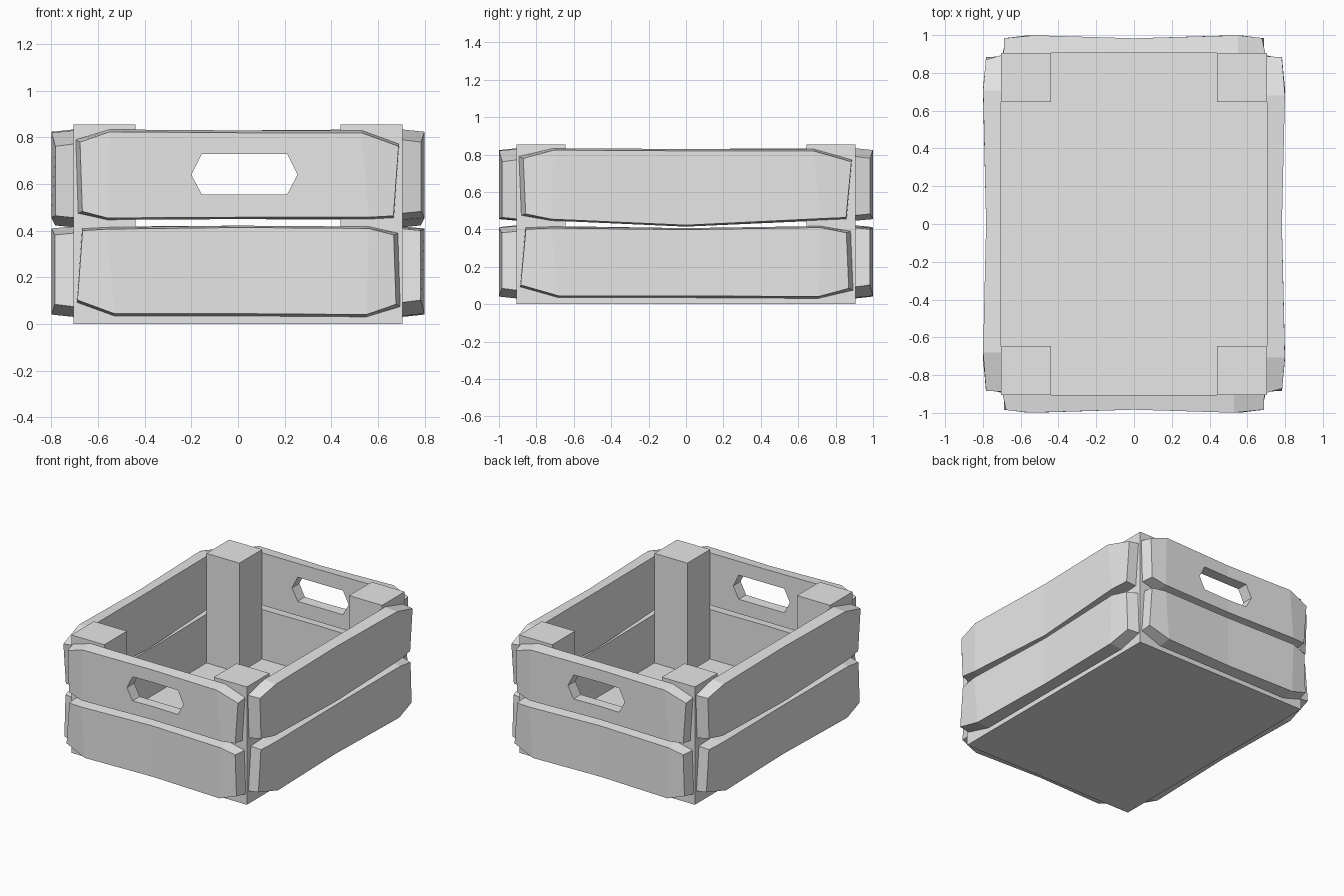
import bpy
import bmesh
from math import pi
from mathutils import Matrix

if "Cube" in bpy.data.objects:
    bpy.data.objects.remove(bpy.data.objects["Cube"])

HALF_X, HALF_Y, HEIGHT, FLOOR = 0.705, 0.905, 0.855, 0.06

grey = bpy.data.materials.new("light_grey")
grey.use_nodes = True
grey.diffuse_color = (0.8, 0.8, 0.8, 1)
grey.node_tree.nodes["Principled BSDF"].inputs["Base Color"].default_value = (0.8, 0.8, 0.8, 1)


def finish(name, bm):
    bmesh.ops.recalc_face_normals(bm, faces=bm.faces)
    mesh = bpy.data.meshes.new(name)
    bm.to_mesh(mesh)
    bm.free()
    mesh.materials.append(grey)
    obj = bpy.data.objects.new(name, mesh)
    bpy.context.collection.objects.link(obj)
    return obj


def box(name, low, high):
    bm = bmesh.new()
    bmesh.ops.create_cube(bm, size=1)
    for v in bm.verts:
        v.co = [lo + (c + 0.5) * (hi - lo) for c, lo, hi in zip(v.co, low, high)]
    return finish(name, bm)


# Rough-hewn plank outline: lower and upper edge, left to right (along, height)
LOWER = [(-.685, .475), (-.56, .447), (0, .45), (.56, .45), (.668, .456)]
UPPER = [(-.695, .79), (-.55, .834), (0, .83), (.53, .83), (.69, .772)]
INSET = [.018, 0, 0, 0, -.002]
DEPTH = [.08, .094, .078, .094, .078]


def plank(name, turn, offset, stretch, sag, flipped):
    bm = bmesh.new()
    rot = Matrix.Rotation(turn * pi / 2, 3, "Z")

    def vert(u, z, d):
        if flipped:
            u, z = -u, 0.865 - z
        return bm.verts.new(rot @ Matrix.Translation((0, -offset, 0)).to_translation()
                            + rot @ Matrix.Translation((u * stretch, -d, z)).to_translation())

    lower = [(u, sag if i == 2 else z) for i, (u, z) in enumerate(LOWER)]
    back, front = [], []
    for edge, dz in ((lower, .008), (UPPER, -.01)):
        back.append([vert(u, z, 0) for u, z in edge])
        front.append([vert(u + s, z + dz, d) for (u, z), s, d in zip(edge, INSET, DEPTH)])
    # Inner and outer faces, long edges, then the two ends
    for i in range(4):
        for a, b in ((back[0], back[1]), (front[0], front[1]),
                     (back[0], front[0]), (back[1], front[1])):
            bm.faces.new((a[i], a[i + 1], b[i + 1], b[i]))
    for i in (0, -1):
        bm.faces.new((back[0][i], back[1][i], front[1][i], front[0][i]))
    return finish(name, bm)


# Floor and corner posts
box("floor", (-HALF_X, -HALF_Y, 0), (HALF_X, HALF_Y, FLOOR))
for sx, side in ((-1, "right"), (1, "left")):
    for sy, end in ((-1, "front"), (1, "back")):
        xs = sorted((sx * 0.44, sx * HALF_X))
        ys = sorted((sy * 0.645, sy * HALF_Y))
        box(f"{end}_{side}_post", (xs[0], ys[0], 0), (xs[1], ys[1], HEIGHT))

# Handle cutter running through both end planks
bm = bmesh.new()
hexagon = [(-.2, .64), (-.155, .555), (.21, .555), (.255, .64), (.21, .73), (-.155, .73)]
face = bm.faces.new([bm.verts.new((x, -1.2, z)) for x, z in hexagon])
ext = bmesh.ops.extrude_face_region(bm, geom=[face])["geom"]
bmesh.ops.translate(bm, vec=(0, 2.4, 0), verts=[g for g in ext if isinstance(g, bmesh.types.BMVert)])
cutter = finish("handle_cutter", bm)
cutter.hide_render = True
cutter.hide_viewport = True
cutter.display_type = "WIRE"

# Two planks on each of the four walls
for turn, wall in enumerate(("front", "left", "back", "right")):
    is_end = turn % 2 == 0
    offset = HALF_Y if is_end else HALF_X
    stretch = 1 if is_end else 1.285
    plank(f"{wall}_lower_plank", turn, offset, stretch, .443 if is_end else .458, True)
    upper = plank(f"{wall}_upper_plank", turn, offset, stretch, .45 if is_end else .415, False)
    if is_end:
        cut = upper.modifiers.new("handle_hole", "BOOLEAN")
        cut.operation = "DIFFERENCE"
        cut.solver = "EXACT"
        cut.object = cutter
